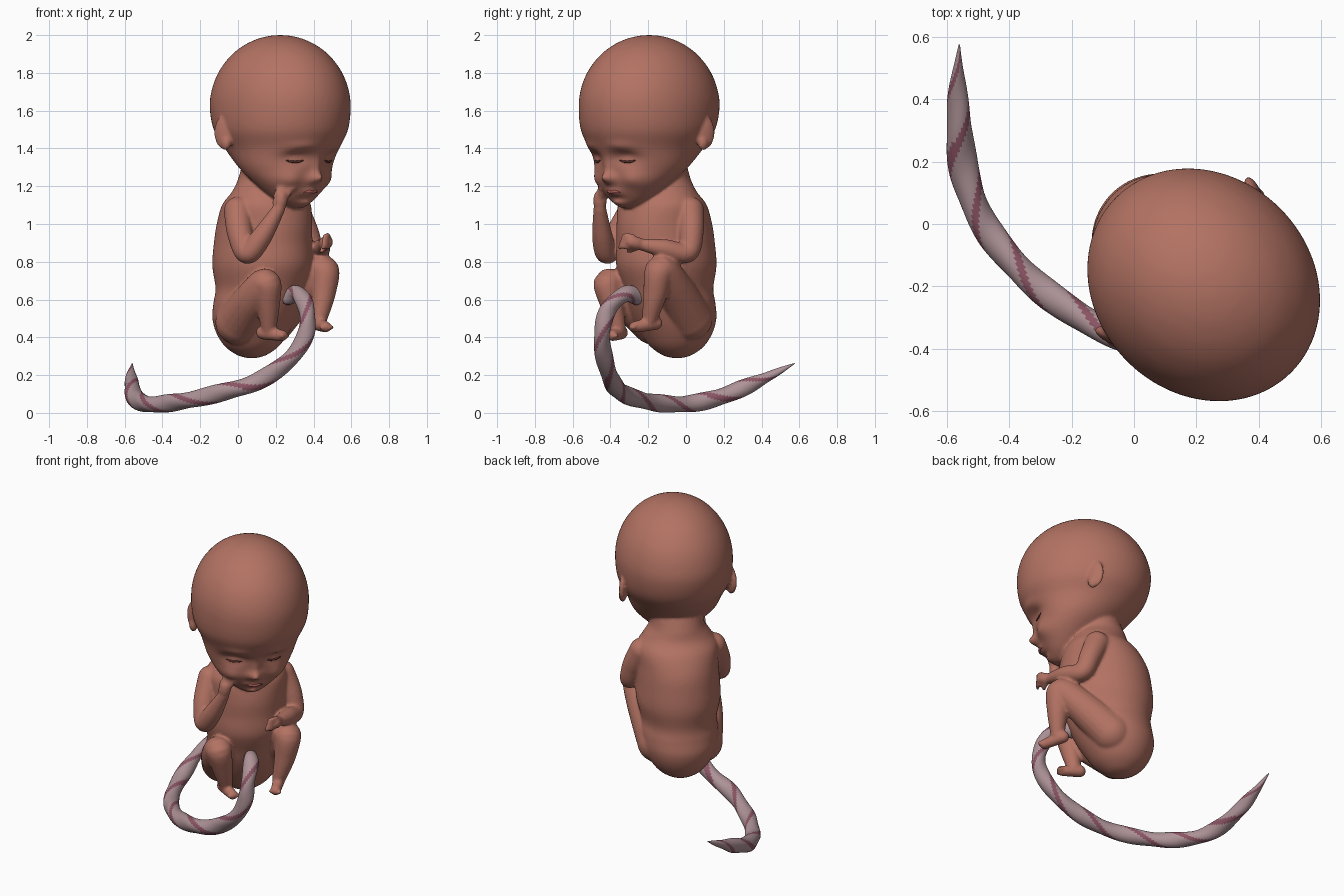
import bpy, bmesh, math
from mathutils import Vector, Matrix

if "Cube" in bpy.data.objects:
    bpy.data.objects.remove(bpy.data.objects["Cube"])

TURN = math.radians(45)          # the baby faces between -y and +x


def material(name, rgb):
    m = bpy.data.materials.new(name)
    m.diffuse_color = (*rgb, 1)
    m.use_nodes = True
    m.node_tree.nodes["Principled BSDF"].inputs["Base Color"].default_value = m.diffuse_color
    return m


def spline(rows, n):
    """Catmull-Rom through tuples, n steps per span."""
    out = []
    for i in range(len(rows) - 1):
        a, b = rows[max(i - 1, 0)], rows[i]
        c, d = rows[i + 1], rows[min(i + 2, len(rows) - 1)]
        for k in range(n):
            t = k / n
            out.append([0.5 * (2 * q + (r - p) * t + (2 * p - 5 * q + 4 * r - s) * t * t
                               + (3 * q - p - 3 * r + s) * t ** 3)
                        for p, q, r, s in zip(a, b, c, d)])
    return out + [list(rows[-1])]


def skin_rings(bm, rings):
    vs = [[bm.verts.new(p) for p in ring] for ring in rings]
    n = len(vs[0])
    faces = [[bm.faces.new((a[j], a[(j + 1) % n], b[(j + 1) % n], b[j])) for j in range(n)]
             for a, b in zip(vs, vs[1:])]
    bm.faces.new(vs[0][::-1])
    bm.faces.new(vs[-1])
    return [v for r in vs for v in r], faces


def loft(bm, rows, sides=56, n=8):
    """Stacked horizontal ellipses: (z, x, y, half width, half depth)."""
    ang = [2 * math.pi * j / sides for j in range(sides)]
    rings = [[Vector((x + abs(p) * math.cos(a), y + abs(q) * math.sin(a), z)) for a in ang]
             for z, x, y, p, q in spline(rows, n)]
    return skin_rings(bm, rings)[0]


def tube(bm, rows, sides=20, n=8, lobes=0.0):
    """Round tube along (x, y, z, radius)."""
    pts = spline(rows, n)
    cs = [Vector(p[:3]) for p in pts]
    side, rings = None, []
    for i, c in enumerate(cs):
        t = (cs[min(i + 1, len(cs) - 1)] - cs[max(i - 1, 0)]).normalized()
        side = t.orthogonal() if side is None else side - t * side.dot(t)
        side.normalize()
        up = t.cross(side)
        ring = []
        for j in range(sides):
            a = 2 * math.pi * j / sides
            r = max(pts[i][3], 0.002) * (1 + lobes * math.cos(2 * a - i * 0.4))
            ring.append(c + r * (math.cos(a) * side + math.sin(a) * up))
        rings.append(ring)
    return skin_rings(bm, rings)[1]


def ball(bm, loc, size, rot=0.0):
    m = Matrix.Translation(loc) @ Matrix.Rotation(rot, 4, 'Z') @ Matrix.Diagonal((*size, 1))
    bmesh.ops.create_uvsphere(bm, u_segments=24, v_segments=16, radius=1, matrix=m)


def limb(bm, rows):
    tube(bm, rows)
    for x, y, z, r in (rows[0], rows[-1]):
        ball(bm, (x, y, z), (r, r, r))


def finish(bm, name, mats, turn=TURN):
    bmesh.ops.recalc_face_normals(bm, faces=bm.faces)
    me = bpy.data.meshes.new(name)
    for f in bm.faces:
        f.smooth = True
    bm.to_mesh(me)
    bm.free()
    for m in mats:
        me.materials.append(m)
    ob = bpy.data.objects.new(name, me)
    ob.rotation_euler.z = turn
    bpy.context.collection.objects.link(ob)
    return ob


skin = material("skin", (0.45, 0.17, 0.125))
dark = material("eye_line", (0.10, 0.03, 0.025))
lip = material("lip", (0.38, 0.10, 0.09))
pale = material("cord_pale", (0.42, 0.29, 0.31))
vein = material("cord_vein", (0.26, 0.09, 0.13))

bm = bmesh.new()

# torso and neck
X = 0.018
loft(bm, [(.29, X, -.085, .02, .02), (.305, X, -.085, .075, .075), (.35, X, -.085, .14, .14),
          (.42, X, -.09, .19, .19), (.50, X, -.105, .22, .225), (.58, X, -.13, .23, .24),
          (.66, X, -.15, .225, .25), (.78, X, -.165, .25, .28), (.90, X, -.17, .245, .275),
          (1.0, X, -.18, .24, .265), (1.1, X, -.195, .24, .23), (1.17, X, -.205, .2, .18),
          (1.24, X, -.21, .16, .16), (1.34, X, -.24, .16, .15)])

# head: face lofted up to the skull's widest ring, then a dome
rows = [(1.085, 0, -.43, .03, .03), (1.1, 0, -.425, .07, .06), (1.14, 0, -.415, .13, .11),
        (1.22, .005, -.385, .205, .18), (1.30, .01, -.345, .255, .24), (1.40, .015, -.315, .29, .315),
        (1.50, .018, -.303, .335, .375)]
for a in (0, 15, 30, 45, 58, 70, 80, 87):
    c, s = math.cos(math.radians(a)), math.sin(math.radians(a))
    rows.append((1.62 + .38 * s, .02, -.296, .347 * c, .397 * c))
head = loft(bm, rows, 96, 10)

# facial relief: (x, z, spread x, spread z, push back)
relief = [(0, 1.24, .04, .03, -.05), (0, 1.29, .025, .05, -.018), (0, 1.17, .05, .02, -.022),
          (0, 1.135, .05, .012, .014), (0, 1.108, .045, .022, -.02)]
for s in (-1, 1):
    relief += [(s * .115, 1.35, .065, .035, .045), (s * .12, 1.342, .042, .02, -.022),
               (s * .12, 1.41, .07, .025, -.012), (s * .15, 1.23, .06, .05, -.025)]
for v in head:
    if v.co.y < -.38:
        x, z = v.co.x, v.co.z
        v.co.y += sum(d * math.exp(-((x - cx) / sx) ** 2 - ((z - cz) / sz) ** 2)
                      for cx, cz, sx, sz, d in relief)

# ears
for s in (-1, 1):
    ball(bm, (X + s * .325, -.20, 1.485), (.022, .055, .088), -s * .35)
    ball(bm, (X + s * .325, -.215, 1.43), (.024, .03, .04), -s * .2)

# arms
limb(bm, [(-.20, -.20, 1.07, .075), (-.245, -.26, .95, .068), (-.26, -.33, .845, .058),
          (-.225, -.40, .93, .055), (-.17, -.475, 1.08, .034)])
limb(bm, [(.23, -.20, 1.07, .075), (.275, -.235, .96, .066), (.29, -.28, .85, .056),
          (.23, -.39, .87, .05), (.16, -.48, .89, .033)])


# hands: palm, four fingers and a thumb
def hand(wrist, along, across, curl):
    w, a, c, k = map(Vector, (wrist, along, across, curl))
    limb(bm, [(*w, .03), (*(w + a * .035), .036), (*(w + a * .06), .034)])
    for i in range(4):
        b = w + a * .065 + c * (i - 1.5) * .021
        limb(bm, [(*b, .014), (*(b + a * .03 + k * .012), .013), (*(b + a * .042 + k * .035), .011)])
    b = w + a * .03 - c * .03
    limb(bm, [(*b, .015), (*(b + a * .025 - c * .012 + k * .025), .012)])


hand((-.168, -.478, 1.085), (.15, -.1, .98), (.8, -.6, 0), (.6, -.5, 0))
hand((.155, -.485, .89), (-.45, -.85, .25), (.3, .1, .95), (-.8, .4, -.3))

# legs and feet
limb(bm, [(-.12, -.12, .48, .12), (-.17, -.28, .60, .10), (-.185, -.395, .685, .08),
          (-.165, -.39, .58, .064), (-.14, -.37, .45, .042)])
limb(bm, [(.15, -.12, .50, .12), (.20, -.29, .66, .10), (.225, -.415, .755, .082),
          (.205, -.435, .63, .064), (.17, -.44, .50, .042)])
for heel, toe in (((-.15, -.335, .425), (-.11, -.44, .41)), ((.178, -.405, .475), (.135, -.52, .455))):
    h, t = Vector(heel), Vector(toe)
    limb(bm, [(*h, .036), (*h.lerp(t, .5), .034), (*t, .03)])
    d = (t - h).normalized()
    across = d.cross(Vector((0, 0, 1))).normalized()
    for i in range(5):
        p = t + d * (.02 - .003 * abs(i - 1)) + across * (i - 2) * .014
        ball(bm, p, (.012, .014, .012))

# fuse everything into one soft skin
body = finish(bm, "baby_body", [skin])
r = body.modifiers.new("fuse", 'REMESH')
r.mode, r.voxel_size, r.use_smooth_shade = 'VOXEL', 0.0085, True
sm = body.modifiers.new("soften", 'SMOOTH')
sm.factor, sm.iterations = 0.5, 6

# closed eye lines and lips laid on the face
bpy.context.view_layer.update()
fused = body.evaluated_get(bpy.context.evaluated_depsgraph_get())


def face_line(name, pts, radius, mat):
    rows = []
    for i, (x, z) in enumerate(pts):
        hit, loc, _, _ = fused.ray_cast(Vector((x, -1.5, z)), Vector((0, 1, 0)))
        if hit:
            end = i in (0, len(pts) - 1)
            rows.append((*loc, .002 if end else radius))
    b = bmesh.new()
    tube(b, rows, 10, 4)
    finish(b, name, [mat])


for s, side in ((-1, "right"), (1, "left")):
    face_line(side + "_eye_line", [(s * (.075 + .022 * i), 1.337 - .002 * i * (4 - i)) for i in range(5)],
              .006, dark)
face_line("mouth", [(-.05, 1.165), (-.025, 1.172), (0, 1.168), (.025, 1.172), (.05, 1.165)], .008, lip)

# umbilical cord with a spiralling vein
bm = bmesh.new()
path = [(.26, -.25, .61, .042), (.32, -.32, .63, .043), (.362, -.41, .55, .043), (.36, -.445, .42, .043),
        (.27, -.43, .28, .045), (.1, -.39, .165, .046), (-.08, -.345, .11, .046), (-.25, -.245, .07, .045),
        (-.38, -.13, .05, .045), (-.48, 0, .047, .044), (-.54, .15, .075, .046),
        (-.56, .31, .135, .042), (-.565, .45, .2, .025), (-.56, .575, .262, .002)]
rings = tube(bm, path, 32, 10, .07)
for i, ring in enumerate(rings):
    for j, f in enumerate(ring):
        if (2 * j / 32 - i * .4 / math.pi / 2) % 1 < .2:
            f.material_index = 1
finish(bm, "umbilical_cord", [pale, vein], 0)
